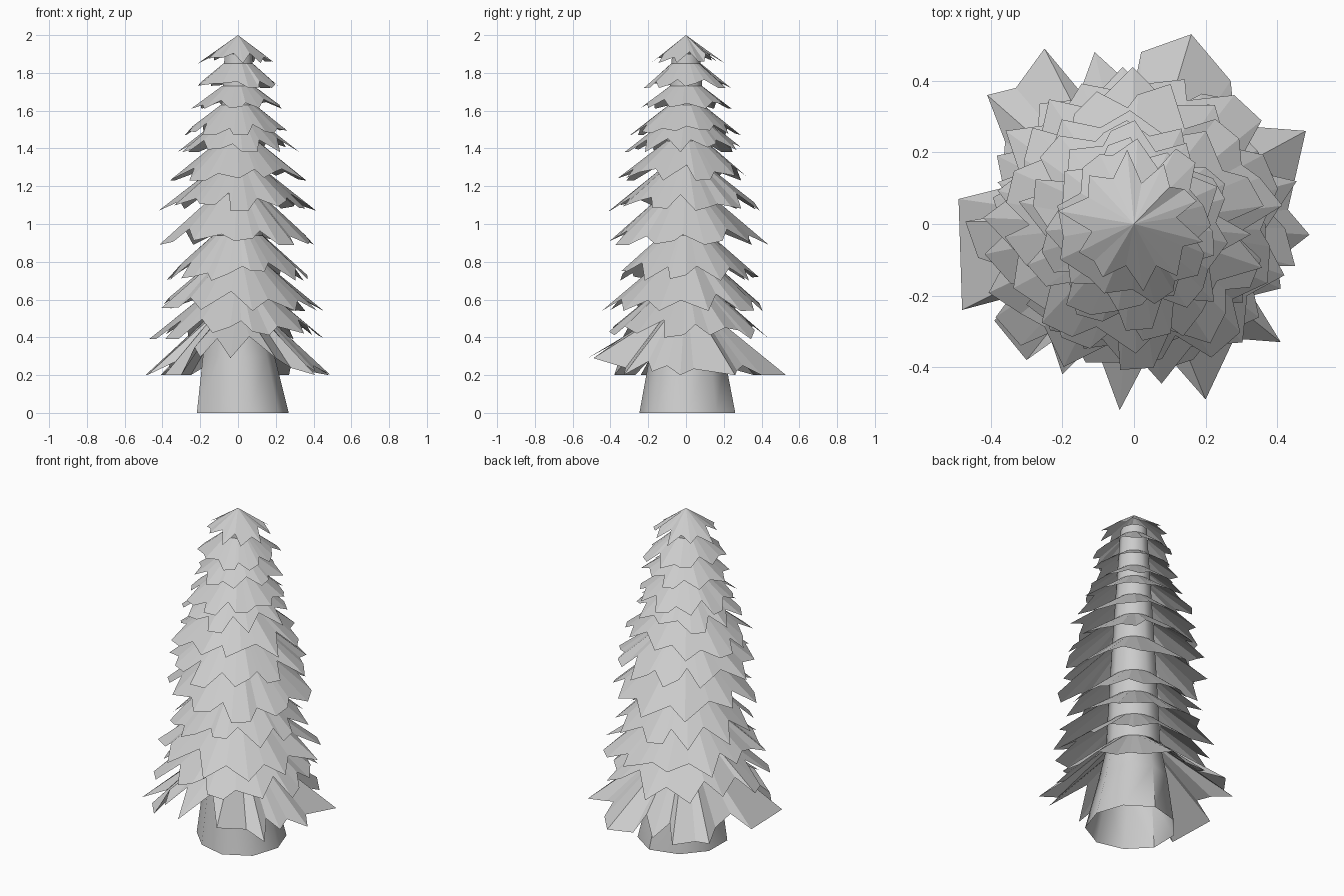
import bpy, bmesh, math, random

if "Cube" in bpy.data.objects:
    bpy.data.objects.remove(bpy.data.objects["Cube"])

random.seed(11)


def finish(bm, name, smooth=False):
    bmesh.ops.recalc_face_normals(bm, faces=bm.faces)
    me = bpy.data.meshes.new(name)
    bm.to_mesh(me)
    bm.free()
    for p in me.polygons:
        p.use_smooth = smooth
    ob = bpy.data.objects.new(name, me)
    bpy.context.collection.objects.link(ob)
    return ob


TRUNK = [(0, 0.25), (0.3, 0.195), (0.5, 0.155), (1.0, 0.13), (1.5, 0.10), (1.9, 0.075)]


def trunk_radius(z):
    for (z0, r0), (z1, r1) in zip(TRUNK, TRUNK[1:]):
        if z <= z1:
            return r0 + (r1 - r0) * (z - z0) / (z1 - z0)
    return TRUNK[-1][1]


# Trunk: tapered polygon column, open below, with a slightly uneven flared foot
def build_trunk(sides=9):
    bm = bmesh.new()
    wob = [random.uniform(0.93, 1.07) for _ in range(sides)]
    rings = []
    for i, (z, r) in enumerate(TRUNK):
        ring = []
        for k in range(sides):
            a = math.tau * k / sides
            w = 1 + (wob[k] - 1) * (1 if i < 2 else 0.2)
            dx = 0.02 if i == 0 else 0
            ring.append(bm.verts.new((dx + r * w * math.cos(a), r * w * math.sin(a), z)))
        rings.append(ring)
    for a, b in zip(rings, rings[1:]):
        for k in range(sides):
            j = (k + 1) % sides
            bm.faces.new((a[k], a[j], b[j], b[k]))
    ob = finish(bm, "trunk", True)
    bpy.context.view_layer.objects.active = ob
    ob.select_set(True)
    bpy.ops.object.shade_smooth_by_angle(angle=math.radians(45))
    ob.select_set(False)


# One branch skirt: sheet from the trunk out to a jagged rim (apex fan if r_top is 0)
def skirt(name, rim, z_top, r_top):
    bm = bmesh.new()
    outer = [bm.verts.new(p) for p in rim]
    n = len(rim)
    if r_top == 0:
        apex = bm.verts.new((0, 0, z_top))
        for k in range(n):
            bm.faces.new((outer[k], outer[(k + 1) % n], apex))
    else:
        inner = []
        for x, y, z in rim:
            a = math.atan2(y, x)
            inner.append(bm.verts.new((r_top * math.cos(a), r_top * math.sin(a), z_top)))
        for k in range(n):
            j = (k + 1) % n
            bm.faces.new((outer[k], outer[j], inner[j], inner[k]))
    finish(bm, name)


# Random jagged rim: pointed or blunt tips hang low, notches sit higher up the slope
def jagged_rim(z_tip, r_tip, z_top, r_top, tips, blunt=0.5):
    pts = []
    start = random.random()

    def add(turn, f):
        a = math.tau * (turn + start) / tips
        r = r_top + (r_tip - r_top) * f
        z = z_top + (z_tip - z_top) * min(1, f * random.uniform(0.97, 1.15))
        pts.append((r * math.cos(a), r * math.sin(a), z))

    for k in range(tips):
        f = random.uniform(0.8, 1.04)
        mid = k + random.uniform(-0.12, 0.12)
        if random.random() < blunt:
            add(mid - 0.2, f)
            add(mid + 0.2, f * random.uniform(0.85, 1.0))
        else:
            add(mid, f)
        add(k + 0.5 + random.uniform(-0.1, 0.1), random.uniform(0.55, 0.76))
    return pts


build_trunk()

# Lowest skirt follows the plan outline, lifted a little at the front
OUTLINE = [(.16, .53), (.27, .40), (.28, .30), (.35, .27), (.48, .26), (.43, .04),
           (.49, -.03), (.40, -.10), (.41, -.18), (.33, -.20), (.41, -.33), (.28, -.32),
           (.20, -.49), (.06, -.33), (-.04, -.52), (-.11, -.33), (-.20, -.42), (-.23, -.33),
           (-.30, -.38), (-.39, -.27), (-.33, -.20), (-.48, -.24), (-.49, .07), (-.37, .10),
           (-.36, .23), (-.41, .36), (-.33, .38), (-.25, .49), (-.15, .37), (-.11, .48),
           (0, .38), (.02, .48)]
rim = [(x, y, max(0.2, 0.2 + (0.47 - math.hypot(x, y)) * 0.85)
        + (0.09 if y < -0.31 and abs(x) < 0.25 else 0)) for x, y in OUTLINE]
skirt("branches_1", rim, 0.51, trunk_radius(0.51))

# Remaining skirts: rim height, tip radius, top height, tip count
TIERS = [(0.39, 0.47, 0.65, 11), (0.54, 0.46, 0.80, 11), (0.70, 0.40, 0.94, 11),
         (0.89, 0.43, 1.16, 10), (1.07, 0.42, 1.31, 11), (1.23, 0.37, 1.44, 10),
         (1.38, 0.32, 1.56, 10), (1.47, 0.30, 1.63, 10), (1.61, 0.25, 1.73, 9),
         (1.72, 0.24, 1.85, 9)]
for i, (z, r, zt, n) in enumerate(TIERS):
    rt = trunk_radius(zt)
    skirt(f"branches_{i + 2}", jagged_rim(z, r, zt, rt, n), zt, rt)

# Crown cone
skirt("crown", jagged_rim(1.85, 0.21, 2.0, 0, 10, 0.15), 2.0, 0)
